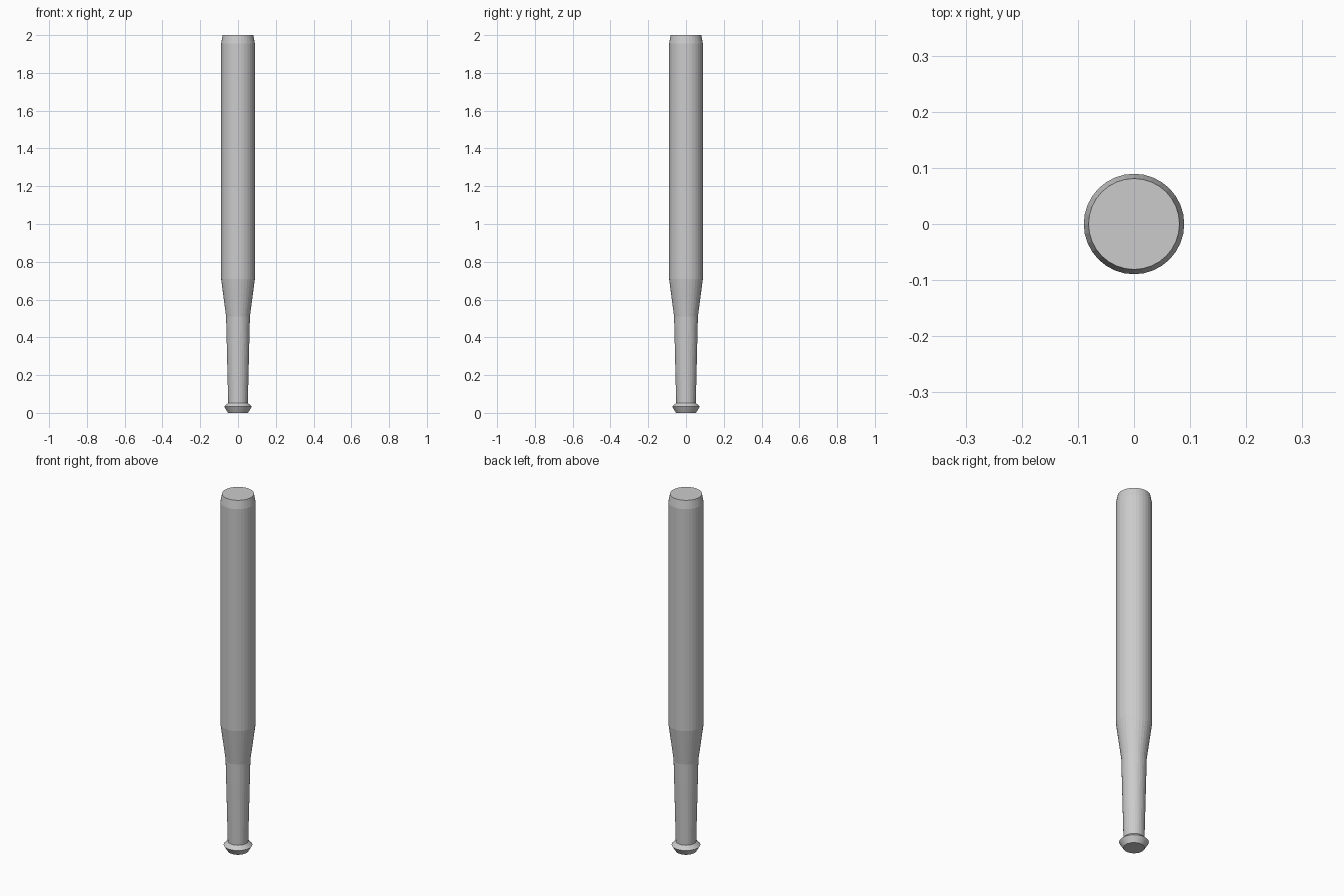
import bpy, bmesh, math

if "Cube" in bpy.data.objects:
    bpy.data.objects.remove(bpy.data.objects["Cube"])

SIDES = 32


def lathe(name, profile):
    """Revolve (radius, z) points about z and cap both ends."""
    bm = bmesh.new()
    rings = []
    for r, z in profile:
        rings.append([bm.verts.new((r * math.cos(2 * math.pi * i / SIDES),
                                    r * math.sin(2 * math.pi * i / SIDES), z))
                      for i in range(SIDES)])
    for a, b in zip(rings, rings[1:]):
        for i in range(SIDES):
            j = (i + 1) % SIDES
            bm.faces.new((a[i], a[j], b[j], b[i]))
    bm.faces.new(rings[0][::-1])
    bm.faces.new(rings[-1])
    mesh = bpy.data.meshes.new(name)
    bm.to_mesh(mesh)
    bm.free()
    obj = bpy.data.objects.new(name, mesh)
    bpy.context.collection.objects.link(obj)
    return obj


# Bat: knob, tapered handle, flare, straight barrel, chamfered tip
lathe("bat", [
    (0.053, 0.0), (0.073, 0.033), (0.052, 0.053),
    (0.063, 0.51), (0.0895, 0.71),
    (0.0895, 1.955), (0.081, 2.0),
])
